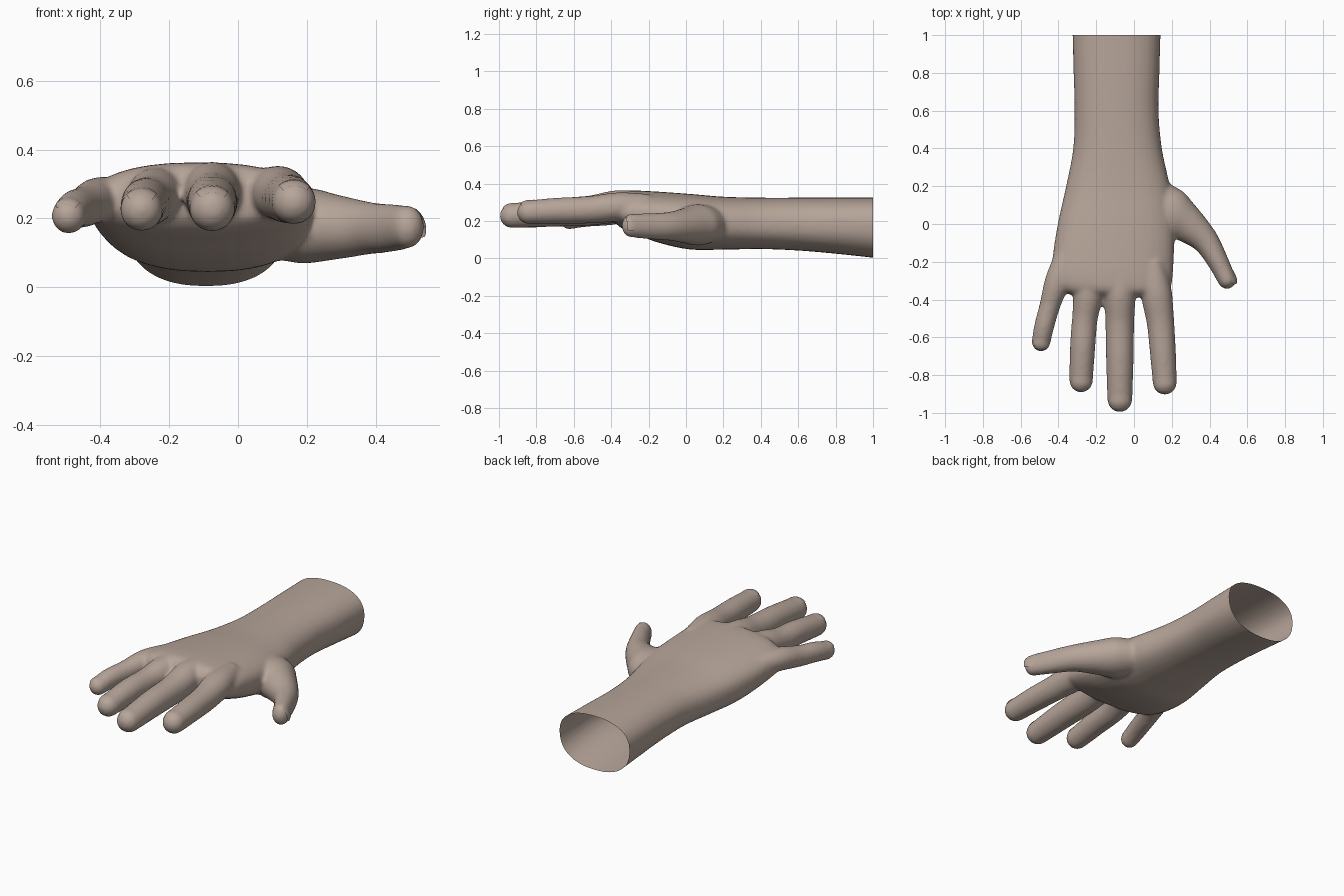
import bpy, bmesh, math
from mathutils import Vector

if "Cube" in bpy.data.objects:
    bpy.data.objects.remove(bpy.data.objects["Cube"])

skin = bpy.data.materials.new("skin")
skin.diffuse_color = (0.47, 0.375, 0.32, 1)
skin.use_nodes = True
skin.node_tree.nodes["Principled BSDF"].inputs["Base Color"].default_value = skin.diffuse_color
N = 32


def spline(rows, steps=6):
    """Catmull-Rom resampling of rows of numbers."""
    rows = [Vector(r) for r in rows]
    out = []
    for i in range(len(rows) - 1):
        a, b, c, d = rows[max(i - 1, 0)], rows[i], rows[i + 1], rows[min(i + 2, len(rows) - 1)]
        for k in range(steps):
            t = k / steps
            out.append(0.5 * (2 * b + (c - a) * t + (2 * a - 5 * b + 4 * c - d) * t * t
                              + (3 * b - a - 3 * c + d) * t ** 3))
    return out + [rows[-1]]


def spow(v, e):
    return math.copysign(abs(v) ** e, v)


def loft(bm, rings):
    """Closed skin through rings of points."""
    loops = [[bm.verts.new(p) for p in r] for r in rings]
    faces = [bm.faces.new(loops[0]), bm.faces.new(loops[-1][::-1])]
    for a, b in zip(loops, loops[1:]):
        for i in range(N):
            j = (i + 1) % N
            faces.append(bm.faces.new((a[j], a[i], b[i], b[j])))
    bmesh.ops.recalc_face_normals(bm, faces=faces)


def digit(bm, rows):
    """Tube along x, y, z, half width, half height, with a rounded tip."""
    pts = spline(rows)
    rings = []
    tip = Vector(pts[-1][:3])
    for i, p in enumerate(pts):
        a, b = pts[max(i - 1, 0)], pts[min(i + 1, len(pts) - 1)]
        d = (Vector(b[:3]) - Vector(a[:3])).normalized()
        side = d.cross(Vector((0, 0, 1))).normalized()
        rings.append((Vector(p[:3]), side, side.cross(d), p[3], p[4]))
    c, side, up, w, h = rings[-1]
    for k in range(1, 8):
        t = k / 8 * math.pi / 2 + 0.04
        rings.append((tip + d * w * math.sin(t), side, up, w * math.cos(t), h * math.cos(t)))
    loft(bm, [[c + s * w * math.cos(q) + u * h * math.sin(q)
               for q in (2 * math.pi * i / N for i in range(N))] for c, s, u, w, h in rings])


# Forearm and palm: y, left x, right x, bottom z, middle z, top z
arm = [(1.06, -0.327, 0.142, -0.003, 0.18, 0.326), (0.8, -0.32, 0.135, 0.025, 0.18, 0.326),
       (0.6, -0.315, 0.13, 0.042, 0.18, 0.325), (0.4, -0.322, 0.148, 0.05, 0.18, 0.325),
       (0.2, -0.36, 0.19, 0.047, 0.19, 0.33), (0.02, -0.40, 0.215, 0.048, 0.21, 0.345),
       (-0.15, -0.428, 0.212, 0.085, 0.23, 0.357), (-0.28, -0.435, 0.205, 0.135, 0.24, 0.363),
       (-0.35, -0.39, 0.19, 0.165, 0.25, 0.355), (-0.385, -0.30, 0.15, 0.20, 0.25, 0.315)]
bm = bmesh.new()
rings = []
for y, xl, xr, zb, zm, zt in spline(arm):
    ring = []
    for i in range(N):
        q = 2 * math.pi * i / N
        s = spow(math.sin(q), 0.85)
        x = (xl + xr) / 2 + (xr - xl) / 2 * spow(math.cos(q), 0.85)
        ring.append(Vector((x, y, zm + s * ((zt - zm) if s > 0 else (zm - zb)))))
    rings.append(ring)
loft(bm, rings)

# Fingers and thumb
fingers = {
    "little": [(-0.35, -0.15, 0.255, 0.06, 0.06), (-0.405, -0.30, 0.255, 0.066, 0.065),
               (-0.445, -0.43, 0.235, 0.055, 0.06), (-0.475, -0.54, 0.225, 0.053, 0.057),
               (-0.492, -0.625, 0.207, 0.05, 0.052)],
    "ring": [(-0.225, -0.2, 0.27, 0.06, 0.07), (-0.24, -0.36, 0.27, 0.078, 0.078),
             (-0.26, -0.5, 0.25, 0.068, 0.073), (-0.272, -0.65, 0.245, 0.067, 0.07),
             (-0.28, -0.83, 0.225, 0.062, 0.062)],
    "middle": [(-0.075, -0.2, 0.285, 0.06, 0.07), (-0.075, -0.36, 0.28, 0.082, 0.085),
               (-0.075, -0.52, 0.255, 0.076, 0.08), (-0.075, -0.72, 0.245, 0.073, 0.076),
               (-0.075, -0.93, 0.228, 0.066, 0.066)],
    "index": [(0.10, -0.2, 0.275, 0.06, 0.07), (0.118, -0.36, 0.275, 0.082, 0.078),
              (0.14, -0.52, 0.26, 0.073, 0.073), (0.153, -0.68, 0.255, 0.069, 0.07),
              (0.163, -0.84, 0.247, 0.064, 0.064)],
    "thumb": [(0.07, 0.18, 0.18, 0.09, 0.08), (0.18, 0.07, 0.18, 0.13, 0.11),
              (0.28, 0.0, 0.175, 0.10, 0.095), (0.375, -0.085, 0.172, 0.072, 0.077),
              (0.44, -0.19, 0.172, 0.057, 0.07), (0.492, -0.295, 0.176, 0.049, 0.063)],
}
for rows in fingers.values():
    digit(bm, rows)
me = bpy.data.meshes.new("hand")
bm.to_mesh(me)
bm.free()
hand = bpy.data.objects.new("hand", me)
bpy.context.collection.objects.link(hand)

# Fuse everything into one skin and soften the joints
mod = hand.modifiers.new("fuse", "REMESH")
mod.mode = 'VOXEL'
mod.voxel_size = 0.01
mod = hand.modifiers.new("soften", "SMOOTH")
mod.factor = 0.5
mod.iterations = 12
dg = bpy.context.evaluated_depsgraph_get()
me = bpy.data.meshes.new_from_object(hand.evaluated_get(dg))
hand.modifiers.clear()

# Open the cut end of the forearm
bm = bmesh.new()
bm.from_mesh(me)
bmesh.ops.bisect_plane(bm, geom=bm.verts[:] + bm.edges[:] + bm.faces[:],
                       plane_co=(0, 1, 0), plane_no=(0, 1, 0), clear_outer=True)
for f in bm.faces:
    f.smooth = True
    f.material_index = 0
bm.to_mesh(me)
bm.free()
hand.data = me
me.materials.clear()
me.materials.append(skin)

# Nails: thin curved shells hugging each fingertip
for name, rows in fingers.items():
    x, y, z, w, h = rows[-1]
    d = (Vector(rows[-1][:3]) - Vector(rows[-2][:3])).normalized()
    side = d.cross(Vector((0, 0, 1))).normalized()
    up = side.cross(d)
    if up.z < 0:
        up = -up
    if name == "thumb":
        up, side = (Vector((0.85, 0.42, 0.3))).normalized(), None
        up = (up - d * up.dot(d)).normalized()
        side = d.cross(up)
        w, h = h, w
    c = Vector((x, y, z))
    bm = bmesh.new()
    grid = []
    for i in range(9):
        u = -0.5 + 1.15 * i / 8
        row = []
        for k in range(9):
            a = (k / 4 - 1) * 0.75
            r = math.sqrt(1 - max(u, 0) ** 2) + 0.02
            back = 0.12 * (a / 0.75) ** 2 if i == 0 else 0
            row.append(bm.verts.new(c + d * w * (u + back) + side * w * r * math.sin(a)
                                    + up * h * r * math.cos(a)))
        grid.append(row)
    for i in range(8):
        for k in range(8):
            f = bm.faces.new((grid[i][k], grid[i][k + 1], grid[i + 1][k + 1], grid[i + 1][k]))
            f.smooth = True
    bmesh.ops.recalc_face_normals(bm, faces=bm.faces[:])
    if sum((f.normal.dot(up) for f in bm.faces)) < 0:
        bmesh.ops.reverse_faces(bm, faces=bm.faces[:])
    me = bpy.data.meshes.new(name + "_nail")
    bm.to_mesh(me)
    bm.free()
    me.materials.append(skin)
    bpy.context.collection.objects.link(bpy.data.objects.new(name + "_nail", me))
